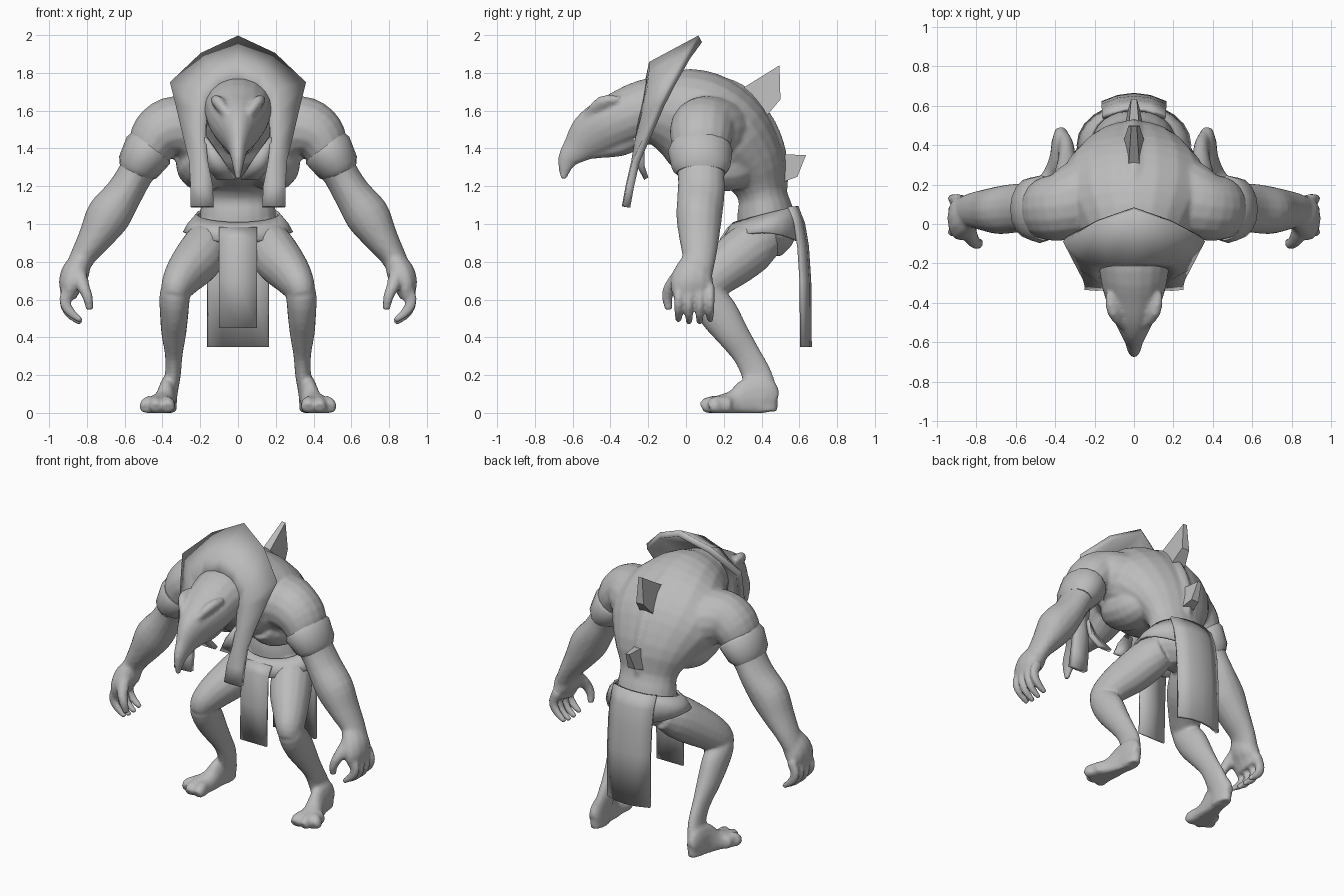
import bpy, bmesh, math
from mathutils import Vector

grey = bpy.data.materials.new("stone_grey")
grey.diffuse_color = (0.5, 0.5, 0.5, 1)
flesh = []  # closed parts that are fused into one skin


def pick(obs):
    bpy.ops.object.select_all(action='DESELECT')
    for o in obs:
        o.select_set(True)
    bpy.context.view_layer.objects.active = obs[0]


def finish(name, bm, mirror=False, thick=0, angle=45, floor=False):
    """Turn a bmesh into a named object, optionally mirrored across x."""
    if floor:
        for v in bm.verts:
            v.co.z = max(v.co.z, 0)
    bmesh.ops.recalc_face_normals(bm, faces=bm.faces)
    me = bpy.data.meshes.new(name)
    bm.to_mesh(me)
    bm.free()
    me.materials.append(grey)
    ob = bpy.data.objects.new(name, me)
    bpy.context.collection.objects.link(ob)
    if mirror:
        m = ob.modifiers.new("mirror", 'MIRROR')
        m.merge_threshold = 0.002
    if thick:
        s = ob.modifiers.new("solid", 'SOLIDIFY')
        s.thickness, s.offset = thick, 0
    pick([ob])
    bpy.ops.object.shade_smooth_by_angle(angle=math.radians(angle))
    return ob


def spline(rows, steps):
    """Catmull-Rom through rows of numbers."""
    out = []
    for i in range(len(rows) - 1):
        a, b, c, d = (rows[max(0, min(len(rows) - 1, i + k))] for k in (-1, 0, 1, 2))
        for s in range(steps):
            t = s / steps
            out.append([0.5 * (2*q + (r-p)*t + (2*p-5*q+4*r-w)*t*t + (3*q-p-3*r+w)*t**3)
                        for p, q, r, w in zip(a, b, c, d)])
    return out + [list(rows[-1])]


def loft(name, rows, ref, n=16, steps=3, fuse=True, **kw):
    """Tube through (x, y, z, half size along ref, half size across)."""
    pts = spline(rows, steps)
    bm = bmesh.new()
    rings = []
    for i, p in enumerate(pts):
        t = (Vector(pts[min(i+1, len(pts)-1)][:3]) - Vector(pts[max(i-1, 0)][:3])).normalized()
        u = Vector(ref)
        u = (u - t * u.dot(t)).normalized()
        w = t.cross(u)
        rings.append([bm.verts.new(Vector(p[:3]) + u * max(p[3], .003) * math.cos(2*math.pi*k/n)
                                   + w * max(p[4], .003) * math.sin(2*math.pi*k/n)) for k in range(n)])
    for a, b in zip(rings, rings[1:]):
        for k in range(n):
            bm.faces.new((a[k], a[(k+1) % n], b[(k+1) % n], b[k]))
    bm.faces.new(rings[0])
    bm.faces.new(rings[-1])
    ob = finish(name, bm, **kw)
    if fuse:
        flesh.append(ob)


def sheet(name, rows, **kw):
    """Grid surface from rows of points."""
    bm = bmesh.new()
    vs = [[bm.verts.new(p) for p in r] for r in rows]
    for a, b in zip(vs, vs[1:]):
        for k in range(len(a) - 1):
            bm.faces.new((a[k], a[k+1], b[k+1], b[k]))
    finish(name, bm, **kw)


X, Y = (1, 0, 0), (0, 1, 0)

# hunched torso from pelvis to neck, with a spine ridge and rib bulges
loft("body", [(0, .42, .84, .10, .08), (0, .43, .93, .20, .15), (0, .42, 1.06, .20, .15),
              (0, .40, 1.17, .20, .13), (0, .35, 1.30, .28, .19), (0, .24, 1.42, .37, .26),
              (0, .10, 1.52, .37, .28), (0, -.04, 1.58, .28, .25), (0, -.18, 1.60, .19, .17)], X, n=20)
loft("spine_ridge", [(0, .16, 1.77, .02, .02), (0, .28, 1.70, .05, .045), (0, .40, 1.57, .05, .05),
                     (0, .48, 1.41, .045, .045), (0, .505, 1.25, .04, .035), (0, .52, 1.12, .02, .015)],
     X, n=8)
loft("rib_bulge", [(.17, .0, 1.37, .09, .09), (.18, .09, 1.33, .14, .125), (.18, .21, 1.305, .145, .135),
                   (.17, .31, 1.315, .11, .11), (.16, .37, 1.33, .03, .03)], X, n=14, mirror=True)
# head tapering to a hooked beak
loft("head", [(0, -.08, 1.60, .21, .20), (0, -.22, 1.60, .18, .165), (0, -.33, 1.555, .16, .155),
              (0, -.43, 1.51, .125, .145), (0, -.51, 1.46, .085, .125), (0, -.575, 1.40, .052, .085),
              (0, -.63, 1.335, .034, .052), (0, -.65, 1.235, .012, .014)], X, n=18)
# lower jaw and brow ridges
loft("jaw", [(0, -.22, 1.48, .11, .06), (0, -.34, 1.415, .085, .055), (0, -.44, 1.385, .05, .035),
             (0, -.57, 1.36, .02, .025)], X, n=12)
loft("brow_ridge", [(.125, -.35, 1.66, .02, .02), (.10, -.44, 1.64, .045, .035),
                    (.045, -.53, 1.565, .02, .02)], Y, n=8, mirror=True)

# arms, with a shoulder blade mass blending into the back
loft("arm", [(.14, .17, 1.47, .22, .20), (.27, .125, 1.50, .20, .18), (.36, .09, 1.505, .175, .165),
             (.43, .08, 1.46, .165, .145),
             (.48, .075, 1.37, .145, .115), (.54, .08, 1.27, .125, .095), (.605, .08, 1.16, .125, .10),
             (.685, .07, 1.045, .122, .118), (.755, .07, .93, .107, .092), (.82, .07, .83, .09, .068),
             (.865, .06, .74, .08, .06)], Y, mirror=True)
# hands with curled fingers and thumb
loft("palm", [(.835, .06, .80, .085, .06), (.862, .04, .74, .105, .075), (.885, .03, .68, .115, .065),
              (.895, .04, .61, .10, .038)], Y, n=12, mirror=True)
for i in range(4):
    y = -.04 + i * .056
    d = .012 if i in (0, 3) else 0
    loft("finger", [(.89, y, .67, .027, .034), (.917, y, .60, .025, .032),
                    (.895, y, .53 + d, .023, .028), (.83, y, .475 + d, .017, .018)],
         Y, n=8, mirror=True)
loft("thumb", [(.85, -.02, .74, .045, .05), (.82, -.08, .67, .036, .036), (.795, -.10, .61, .03, .028),
               (.785, -.09, .545, .02, .02)], Y, n=8, mirror=True)

# legs: thigh forward to the knee, shin back to the heel
loft("thigh", [(.12, .44, .92, .10, .10), (.16, .36, .885, .125, .135), (.215, .26, .81, .128, .135),
               (.28, .165, .735, .108, .12), (.325, .095, .665, .085, .10), (.34, .065, .61, .06, .065)],
     X, mirror=True)
loft("shin", [(.325, .085, .72, .06, .055), (.335, .10, .63, .08, .09), (.338, .17, .53, .076, .105),
              (.34, .245, .42, .066, .088), (.34, .32, .31, .047, .074), (.345, .375, .20, .042, .08),
              (.365, .40, .10, .045, .085), (.37, .40, .01, .045, .085)], X, mirror=True)
loft("foot", [(.37, .475, .06, .03, .05), (.372, .42, .08, .046, .115), (.378, .34, .075, .05, .115),
              (.395, .26, .045, .062, .08), (.42, .18, .035, .085, .06), (.428, .12, .03, .085, .045)],
     X, n=14, mirror=True, floor=True)
for x0, x1, y1, r in ((.38, .372, .085, .042), (.43, .435, .085, .036), (.47, .488, .125, .036)):
    loft("toe", [(x0, .24, .04, r * .8, .04), (x0, .17, .04, r, .052),
                 (x1, y1 + .03, .037, r, .048), (x1, y1, .025, r * .75, .032)],
         X, n=8, mirror=True, floor=True)

# fuse the flesh into one continuous skin
pick(flesh)
bpy.ops.object.convert(target='MESH')
pick(flesh)
bpy.ops.object.join()
body = bpy.context.view_layer.objects.active
rm = body.modifiers.new("skin", 'REMESH')
rm.mode, rm.voxel_size, rm.use_smooth_shade = 'VOXEL', 0.011, True
sm = body.modifiers.new("soften", 'SMOOTH')
sm.factor, sm.iterations = 0.5, 5

# bands on the upper arms
loft("arm_band", [(.46, .075, 1.41, .16, .125), (.475, .075, 1.39, .172, .135),
                  (.53, .08, 1.30, .155, .115), (.545, .08, 1.27, .13, .09)], Y, steps=1,
     fuse=False, mirror=True)

# headdress: outer rim, front edge and seat around the head, running into hanging straps
rim = [(0, .075, 1.98), (.19, .01, 1.89), (.35, -.075, 1.74), (.32, -.13, 1.63),
       (.28, -.21, 1.45), (.255, -.265, 1.33), (.25, -.295, 1.2), (.25, -.315, 1.09)]
mid = [(0, -.18, 1.845), (.12, -.18, 1.80), (.21, -.19, 1.71), (.22, -.21, 1.60),
       (.21, -.25, 1.45), (.19, -.27, 1.33), (.19, -.30, 1.2), (.19, -.32, 1.09)]
seat = [(0, -.20, 1.74), (.09, -.20, 1.71), (.15, -.21, 1.65), (.165, -.23, 1.56),
        (.17, -.25, 1.45), (.16, -.27, 1.33), (.135, -.295, 1.2), (.13, -.315, 1.09)]
sheet("headdress", [rim, mid, seat], mirror=True, thick=.04, angle=70)
# pointed lapels under the beak
sheet("lapel", [[(.17, -.27, 1.46), (.09, -.27, 1.35), (.015, -.21, 1.24)],
                [(.18, -.23, 1.40), (.16, -.23, 1.30), (.11, -.21, 1.24)]], mirror=True, thick=.025)

# waist belt, raised over the hips and at the back
belt = [[], [], []]
for k in range(25):
    a = 2 * math.pi * k / 24
    s, c = math.sin(a), math.cos(a)
    belt[0].append((.215 * s, .42 + .165 * c, 1.05 + .045 * c))
    belt[1].append((.26 * s, .41 + .19 * c, 1.0 + .03 * c))
    belt[2].append((.285 * s, .40 + .21 * c, .955 - .055 * c * c))
sheet("belt", belt, thick=.015)
# hanging cloths front and back
sheet("front_cloth", [[(x, y, z) for x in (-.1, 0, .1)] for y, z in
                      ((.225, .98), (.185, .92), (.175, .7), (.17, .45))], thick=.012)
sheet("back_cloth", [[(x, y - 1.6 * x * x, z) for x in (-.16, -.08, 0, .08, .16)] for y, z in
                     ((.585, 1.09), (.62, 1.0), (.64, .88), (.652, .7), (.655, .35))], thick=.022)


# spine fins: broad lower base, blunt end
for name, fin in (("upper_spine_fin", ((.27, 1.70, .03), (.495, 1.84, .014), (.50, 1.66, .028), (.40, 1.54, .06))),
                  ("lower_spine_fin", ((.46, 1.37, .03), (.635, 1.365, .014), (.59, 1.25, .028), (.48, 1.21, .05)))):
    bm = bmesh.new()
    q = [[bm.verts.new((sx * h, y, z)) for y, z, h in fin] for sx in (-1, 1)]
    bm.faces.new(q[0])
    bm.faces.new(q[1])
    for k in range(4):
        bm.faces.new((q[0][k], q[0][(k+1) % 4], q[1][(k+1) % 4], q[1][k]))
    finish(name, bm, angle=20)
